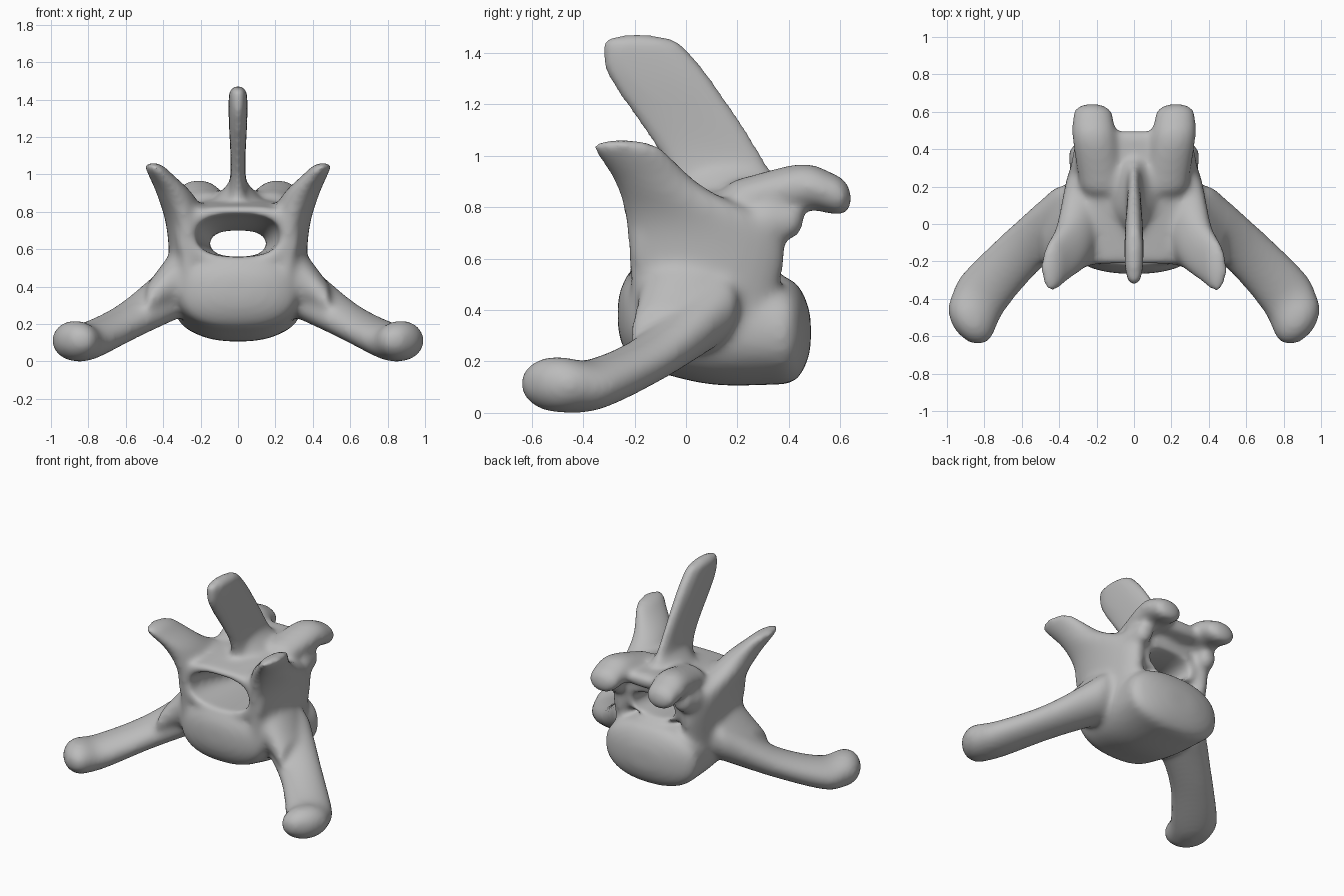
import bpy, bmesh, math
from mathutils import Vector

cube = bpy.data.objects.get("Cube")
if cube:
    bpy.data.objects.remove(cube, do_unlink=True)

X, Y, Z = Vector((1, 0, 0)), Vector((0, 1, 0)), Vector((0, 0, 1))
STEPS = 6
SIDES = 32


def smooth_path(stations):
    """Sample a spline that passes through every station."""
    keys = [Vector(s) for s in stations]
    keys = [keys[0] * 2 - keys[1]] + keys + [keys[-1] * 2 - keys[-2]]
    path = []
    for before, start, end, after in zip(keys, keys[1:], keys[2:], keys[3:]):
        for step in range(STEPS):
            t = step / STEPS
            leave, arrive = (end - before) / 2, (after - start) / 2
            gap = end - start
            path.append(start + leave * t + (gap * 3 - leave * 2 - arrive) * t ** 2
                        + (leave + arrive - gap * 2) * t ** 3)
    return path + [keys[-2]]


def rounded_end(tip, inner, cap):
    """Extra stations that close one end with a dome."""
    direction = (Vector(tip[:3]) - Vector(inner[:3])).normalized()
    dome = []
    for step in range(1, STEPS):
        angle = math.pi / 2 * step / STEPS
        centre = Vector(tip[:3]) + direction * cap * math.sin(angle)
        dome.append((*centre, tip[3] * math.cos(angle), tip[4] * math.cos(angle)))
    return dome


def loft(bm, stations, u, v, cap, side=1, power=1):
    """Closed skin through elliptical rings (x, y, z, radius_u, radius_v)."""
    def bend(c):
        return math.copysign(abs(c) ** power, c)
    path = smooth_path(stations)
    path = (rounded_end(path[0], path[1], cap)[::-1] + path
            + rounded_end(path[-1], path[-2], cap))
    rings = []
    for x, y, z, ru, rv in path:
        ring = []
        for i in range(SIDES):
            t = math.tau * i / SIDES
            p = Vector((x, y, z)) + u * (ru * bend(math.cos(t))) + v * (rv * bend(math.sin(t)))
            ring.append(bm.verts.new((p.x * side, p.y, p.z)))
        rings.append(ring)
    faces = [bm.faces.new(rings[0]), bm.faces.new(rings[-1])]
    for a, b in zip(rings, rings[1:]):
        for i in range(SIDES):
            j = (i + 1) % SIDES
            faces.append(bm.faces.new((a[i], a[j], b[j], b[i])))
    bmesh.ops.recalc_face_normals(bm, faces=faces)


def make_object(name, bm):
    mesh = bpy.data.meshes.new(name)
    bm.to_mesh(mesh)
    bm.free()
    obj = bpy.data.objects.new(name, mesh)
    bpy.context.collection.objects.link(obj)
    return obj


bm = bmesh.new()

# Rounded body
loft(bm, [(0, -.16, .37, .32, .2), (0, .1, .34, .33, .23), (0, .38, .32, .35, .21)],
     X, Z, cap=.11, power=.85)

# Solid arch, hollowed later by the canal
loft(bm, [(0, -.2, .67, .33, .16), (0, .05, .69, .34, .17), (0, .35, .72, .26, .17)],
     X, Z, cap=.03, power=.65)

# Web joining the rear processes
loft(bm, [(0, .2, .83, .26, .07), (0, .46, .85, .22, .05)], X, Z, cap=.04)

# Tall leaning spine and its flared foot
loft(bm, [(0, .17, .82, .08, .2), (0, .1, 1, .04, .2), (0, -.1, 1.3, .05, .2),
          (0, -.17, 1.43, .05, .16)], X, Y, cap=.05, power=.8)
loft(bm, [(0, .18, .8, .2, .22), (0, .17, .94, .06, .17)], X, Y, cap=.02)

across = Vector((.77, .64, 0))
for side in (1, -1):
    # Side wall rising into a flared front process
    loft(bm, [(.26, .07, .4, .1, .28), (.27, .07, .7, .11, .3), (.33, -.1, .88, .1, .17),
              (.43, -.22, 1.02, .06, .14)], X, Y, cap=.07, side=side)
    # Rear process curling down
    loft(bm, [(.17, .2, .83, .12, .08), (.21, .45, .88, .12, .09), (.22, .58, .85, .11, .08)],
         X, Z, cap=.07, side=side)
    # Knob under the rear process
    loft(bm, [(.27, .3, .73, .07, .1), (.26, .42, .75, .06, .07)], X, Z, cap=.04, side=side)
    # Broad flare where the wing leaves the body
    loft(bm, [(.25, .05, .47, .24, .25), (.36, .01, .42, .2, .16), (.48, -.06, .31, .16, .11)],
         Y, Z, cap=.03, side=side)
    # Long wing sweeping outward and forward
    loft(bm, [(.3, .08, .4, .17, .15), (.58, -.13, .22, .14, .1), (.8, -.36, .11, .15, .1),
              (.87, -.5, .11, .15, .11)], across, Z, cap=.12, side=side)

vertebra = make_object("vertebra", bm)

# Canal cutter, pinched in the middle
bm = bmesh.new()
loft(bm, [(0, -.4, .68, .24, .12), (0, -.15, .67, .22, .11), (0, .2, .63, .15, .07),
          (0, .6, .66, .2, .1)], X, Z, cap=.05, power=.8)
canal = make_object("canal_cutter", bm)
canal.hide_render = True
canal.hide_set(True)


# Fuse the parts, cut the canal, then soften
def remesh(name):
    mod = vertebra.modifiers.new(name, 'REMESH')
    mod.mode = 'VOXEL'
    mod.voxel_size = .015
    mod.use_smooth_shade = True


remesh("fuse")
cut = vertebra.modifiers.new("canal", 'BOOLEAN')
cut.operation = 'DIFFERENCE'
cut.object = canal
remesh("refuse")
soften = vertebra.modifiers.new("soften", 'SMOOTH')
soften.factor = .5
soften.iterations = 20

# Plain grey bone
bone = bpy.data.materials.new("bone_grey")
bone.use_nodes = True
grey = (.5, .5, .5, 1)
bone.diffuse_color = grey
bone.node_tree.nodes["Principled BSDF"].inputs["Base Color"].default_value = grey
vertebra.data.materials.append(bone)
